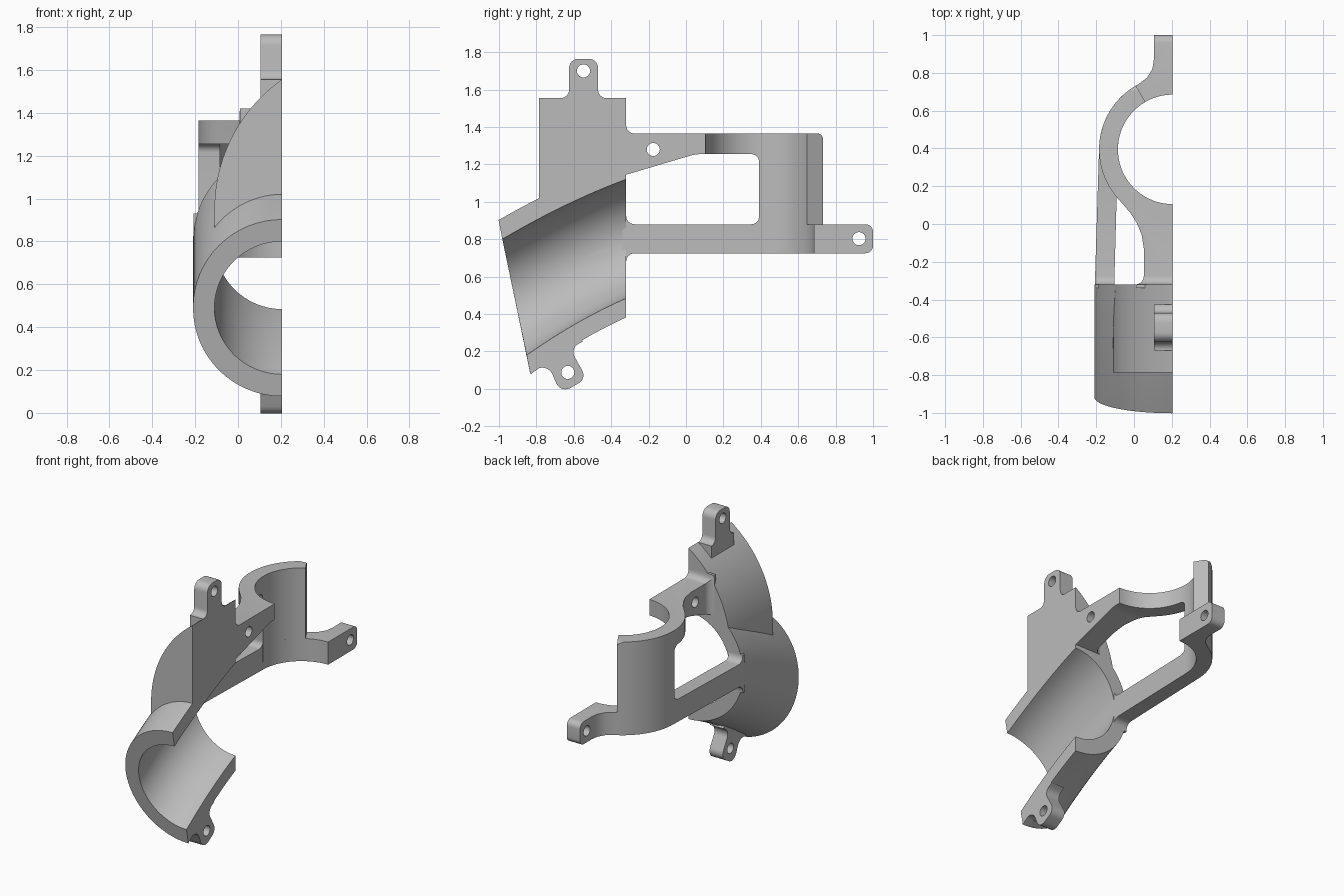
import bpy, bmesh
from math import sin, cos, radians, sqrt, pi
from mathutils import Vector

if "Cube" in bpy.data.objects:
    bpy.data.objects.remove(bpy.data.objects["Cube"])

GREY = bpy.data.materials.new("plain_grey")
GREY.use_nodes = True
GREY.diffuse_color = (0.5, 0.5, 0.5, 1)
GREY.node_tree.nodes["Principled BSDF"].inputs["Base Color"].default_value = (0.5, 0.5, 0.5, 1)

CUT = 0.205        # flat split plane
RING_Y = 0.395     # centre of the upright ring
R_IN, R_OUT = 0.29, 0.39


def loft(name, loops):
    """Closed solid through a list of equal-length point loops."""
    bm = bmesh.new()
    rows = [[bm.verts.new(p) for p in loop] for loop in loops]
    n = len(rows[0])
    for a, b in zip(rows, rows[1:]):
        for i in range(n):
            j = (i + 1) % n
            bm.faces.new((a[i], a[j], b[j], b[i]))
    bm.faces.new(rows[0])
    bm.faces.new(rows[-1])
    bmesh.ops.recalc_face_normals(bm, faces=bm.faces)
    mesh = bpy.data.meshes.new(name)
    bm.to_mesh(mesh)
    bm.free()
    mesh.materials.append(GREY)
    obj = bpy.data.objects.new(name, mesh)
    bpy.context.collection.objects.link(obj)
    return obj


def rounded(points):
    """Polygon with an arc at every corner given as (a, b, setback)."""
    out = []
    for i, p in enumerate(points):
        c = Vector(p[:2])
        if len(p) < 3:
            out.append(c)
            continue
        a = c + (Vector(points[i - 1][:2]) - c).normalized() * p[2]
        b = c + (Vector(points[(i + 1) % len(points)][:2]) - c).normalized() * p[2]
        for k in range(7):
            t = k / 6
            wa, wc, wb = (1 - t) ** 2, 1.41 * t * (1 - t), t * t
            out.append((a * wa + c * wc + b * wb) / (wa + wc + wb))
    return out


def prism(name, points, axis, lo, hi):
    """Extrude a polygon along an axis; points use the other two axes in order."""
    def place(p, h):
        v = list(p)
        v.insert("xyz".index(axis), h)
        return v
    pts = rounded(points)
    return loft(name, [[place(p, h) for p in pts] for h in (lo, hi)])


def combine(obj, tool, operation):
    mod = obj.modifiers.new("cut", 'BOOLEAN')
    mod.operation = operation
    mod.solver = 'EXACT'
    mod.object = tool
    bpy.context.view_layer.objects.active = obj
    bpy.ops.object.modifier_apply(modifier=mod.name)
    bpy.data.objects.remove(tool)


def drill(obj, y, z, r=0.035):
    circle = [(y + r * cos(k * pi / 12), z + r * sin(k * pi / 12)) for k in range(24)]
    combine(obj, prism("drill", circle, "x", -1, 1), 'DIFFERENCE')


def ring_arc(r, start, end, n=24):
    return [(CUT + r * cos(radians(start + (end - start) * k / n)),
             RING_Y + r * sin(radians(start + (end - start) * k / n))) for k in range(n + 1)]


# Sloping half tube: the section turns from tilted to upright along the path
def tube_arc(t, inner, start, end, n):
    cy = -0.917 + 0.597 * t
    cz = 0.49 + 0.3125 * t + 0.072 * t * (1 - t)
    rx = 0.315 if inner else 0.415
    hy = (-0.065 if inner else -0.085) * (1 - t)
    hz = 0.31 + 0.008 * t if inner else 0.4125 + 0.008 * t
    angles = [radians(start + (end - start) * k / n) for k in range(n + 1)]
    return [(CUT + rx * cos(a), cy + hy * sin(a), cz + hz * sin(a)) for a in angles]


steps = [k / 12 for k in range(13)]
loft("half_tube", [tube_arc(t, False, 90, 270, 32) + tube_arc(t, True, 270, 90, 32)
                   for t in steps])

# Upper body: curved-back block with the tube bore removed
cx, cz, r = 0.63, 0.95, 0.74
arc = []
for k in range(25):
    x = CUT - (CUT + 0.11) * sin(pi / 2 * k / 24)
    arc.append((x, cz + sqrt(max(0, r * r - (x - cx) ** 2))))
body = prism("upper_body", [(CUT, 0.7)] + arc + [(-0.11, 0.7)], "y", -0.785, -0.32)
bore = loft("bore", [tube_arc(t, True, 0, 360 - 5.625, 63) for t in [-0.1] + steps + [1.1]])
combine(body, bore, 'DIFFERENCE')

# Top lug
lug = prism("top_lug", [(-0.67, 1.4), (-0.67, 1.555), (-0.625, 1.555, 0.044),
                        (-0.625, 1.765, 0.05), (-0.47, 1.765, 0.05),
                        (-0.47, 1.555, 0.044), (-0.425, 1.555), (-0.425, 1.4)],
            "x", 0.105, CUT)
drill(lug, -0.548, 1.7)

# Bottom lug, leaning with the tube
lug = prism("bottom_lug", [(-0.82, 0.12), (-0.79, 0.11), (-0.735, 0.125, 0.05),
                           (-0.67, -0.025, 0.06), (-0.53, 0.055, 0.05),
                           (-0.62, 0.215, 0.05), (-0.55, 0.255), (-0.6, 0.28)],
            "x", 0.105, CUT)
drill(lug, -0.632, 0.088)

# Upper frame: arm, top band of the ring and the ring's upright wall
plan = (ring_arc(R_OUT, 120, 219)
        + [(-0.02, 0.06), (0.015, 0.005), (0.04, -0.055), (0.052, -0.13),
           (0.052, -0.32, 0.045), (0.01, -0.32), (0.01, -0.34), (CUT, -0.34)]
        + ring_arc(R_IN, 270, 120, 36))
upper = prism("upper_frame", plan, "z", 0.75, 1.5)
side = prism("side_shape", [(-0.4, 1.13), (-0.32, 1.145), (0.05, 1.255, 0.03),
                            (0.39, 1.255, 0.04), (0.39, 0.78), (1, 0.78), (1, 1.2),
                            (0.733, 1.2), (0.733, 1.365, 0.03), (-0.32, 1.365, 0.045),
                            (-0.32, 1.42), (-0.4, 1.42)], "x", -1, 1)
combine(upper, side, 'INTERSECT')
drill(upper, -0.175, 1.28)

# Lower frame: arm, bottom band of the ring and the rear lug
plan = ([(-0.208, -0.34)] + ring_arc(R_OUT, 180, 118)
        + [(0.07, 0.775), (0.097, 0.82), (0.105, 0.87), (0.105, 1.05), (CUT, 1.05)]
        + ring_arc(R_IN, 90, 180) + [(-0.105, -0.34)])
lower = prism("lower_frame", plan, "z", 0.55, 1.1)
side = prism("side_shape", [(-0.4, 0.67), (-0.32, 0.67), (-0.32, 0.725, 0.045),
                            (1, 0.725, 0.04), (1, 0.88, 0.04), (0.43, 0.88),
                            (0.43, 0.93), (0.39, 0.93), (0.39, 0.88, 0.04),
                            (-0.32, 0.88, 0.045), (-0.32, 0.93), (-0.4, 0.93)], "x", -1, 1)
combine(lower, side, 'INTERSECT')
drill(lower, 0.925, 0.803)

# Smooth the curved walls and keep the machined edges sharp
bpy.ops.object.select_all(action='DESELECT')
for obj in bpy.context.collection.objects:
    if obj.type == 'MESH' and GREY.name in obj.data.materials:
        obj.select_set(True)
        bpy.context.view_layer.objects.active = obj
bpy.ops.object.shade_smooth_by_angle(angle=radians(30))
